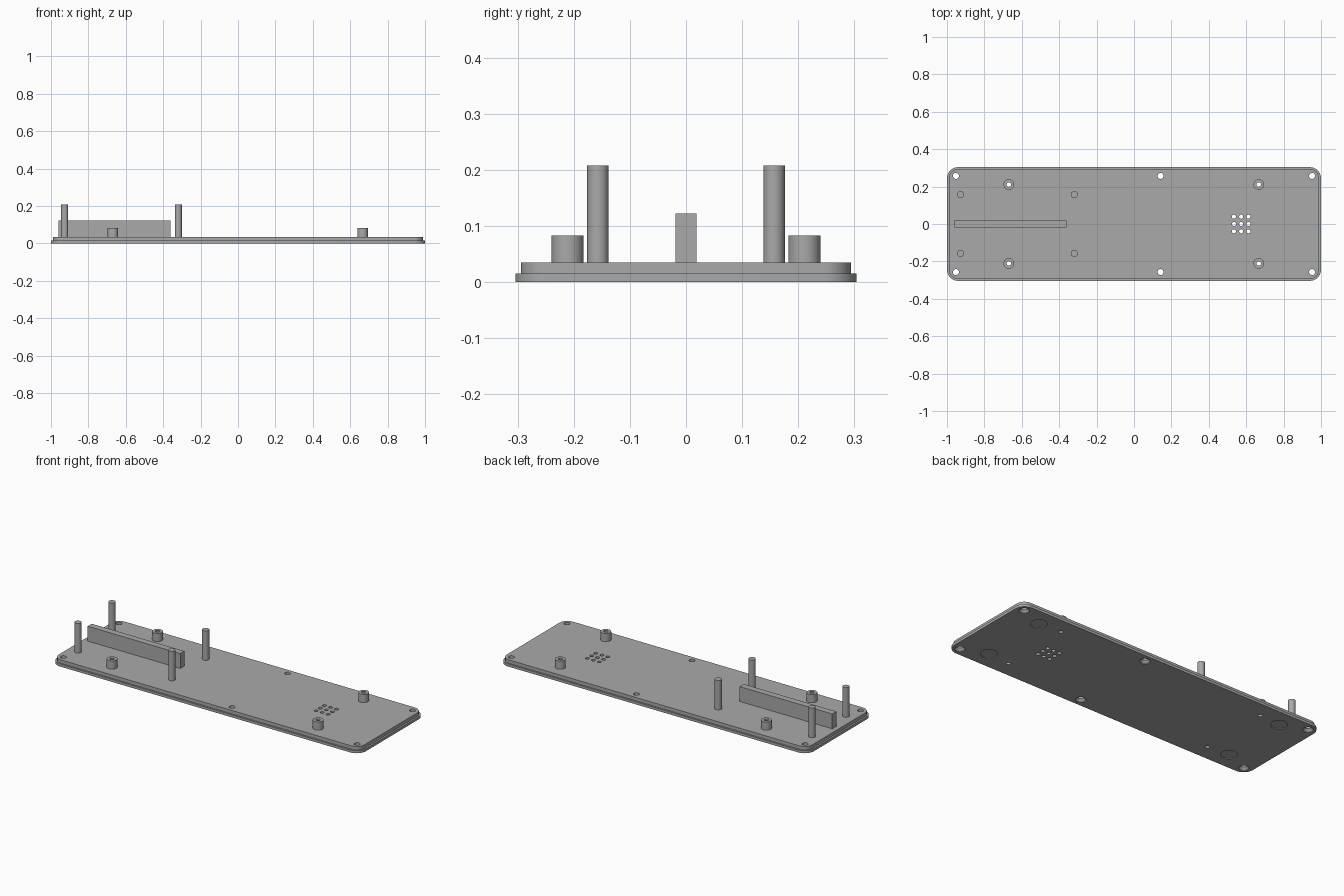
import bpy, bmesh, math

cube = bpy.data.objects.get("Cube")
if cube:
    bpy.data.objects.remove(cube, do_unlink=True)

grey = bpy.data.materials.new("plain grey")
grey.use_nodes = True
colour = (0.4, 0.4, 0.4, 1)
grey.diffuse_color = colour
grey.node_tree.nodes["Principled BSDF"].inputs["Base Color"].default_value = colour

BASE_TOP = 0.035
LIP_TOP = 0.015


def finish(name, bm):
    bmesh.ops.recalc_face_normals(bm, faces=bm.faces)
    mesh = bpy.data.meshes.new(name)
    bm.to_mesh(mesh)
    bm.free()
    mesh.materials.append(grey)
    obj = bpy.data.objects.new(name, mesh)
    bpy.context.collection.objects.link(obj)
    return obj


def stack(bm, loops):
    """Skin a closed solid through matching loops of points."""
    rings = [[bm.verts.new(p) for p in loop] for loop in loops]
    for low, high in zip(rings, rings[1:]):
        for i in range(len(low)):
            j = (i + 1) % len(low)
            bm.faces.new((low[i], low[j], high[j], high[i]))
    bm.faces.new(rings[0][::-1])
    bm.faces.new(rings[-1])


def rounded(hx, hy, r, z, steps=10):
    """Rounded rectangle outline at height z."""
    points = []
    for k, (sx, sy) in enumerate(((1, 1), (-1, 1), (-1, -1), (1, -1))):
        for i in range(steps + 1):
            a = math.pi / 2 * (k + i / steps)
            points.append((sx * (hx - r) + r * math.cos(a),
                           sy * (hy - r) + r * math.sin(a), z))
    return points


def turned(bm, centre, profile, sides=32):
    """Solid of revolution from (radius, height) pairs."""
    x, y = centre
    turn = 2 * math.pi / sides
    stack(bm, [[(x + r * math.cos(i * turn), y + r * math.sin(i * turn), z)
                for i in range(sides)] for r, z in profile])


def mirrored(xs, y):
    return [(x, s * y) for x in xs for s in (-1, 1)]


def cut(obj, cutter):
    mod = obj.modifiers.new("holes", 'BOOLEAN')
    mod.operation = 'DIFFERENCE'
    mod.solver = 'EXACT'
    mod.object = cutter
    bpy.context.view_layer.update()
    graph = bpy.context.evaluated_depsgraph_get()
    mesh = bpy.data.meshes.new_from_object(obj.evaluated_get(graph))
    obj.modifiers.clear()
    obj.data = mesh


# Stepped base plate
bm = bmesh.new()
stack(bm, [rounded(1, 0.304, 0.06, 0), rounded(1, 0.304, 0.06, LIP_TOP),
           rounded(0.99, 0.294, 0.05, LIP_TOP), rounded(0.99, 0.294, 0.05, BASE_TOP)])
base = finish("base_plate", bm)

# Hollow mounting posts
posts = mirrored((-0.669, 0.667), 0.211)
bm = bmesh.new()
for p in posts:
    turned(bm, p, [(0.0285, BASE_TOP), (0.0285, 0.083)])
mounts = finish("mounting_posts", bm)

# Cutter: post bores, countersunk screw holes, vent grid and foot recesses
bm = bmesh.new()
for p in posts:
    turned(bm, p, [(0.012, -0.1), (0.012, 0.2)])
for p in mirrored((-0.952, 0.142, 0.952), 0.257):
    turned(bm, p, [(0.028, -0.1), (0.028, 0.003), (0.016, 0.016), (0.016, 0.2)])
for i in (-1, 0, 1):
    for j in (-1, 0, 1):
        turned(bm, (0.573 + 0.039 * i, 0.039 * j), [(0.011, -0.1), (0.011, 0.2)], 24)
for p in mirrored((-0.805, 0.805), 0.2):
    turned(bm, p, [(0.045, -0.1), (0.045, 0.004)])
cutter = finish("hole_cutter", bm)
cutter.hide_render = True
cut(base, cutter)
cut(mounts, cutter)
bpy.data.objects.remove(cutter, do_unlink=True)

# Tall support pins
bm = bmesh.new()
for p in mirrored((-0.927, -0.319), 0.157):
    turned(bm, p, [(0.019, BASE_TOP), (0.019, 0.208)])
pins = finish("support_pins", bm)

# Upright rib between the pins
bm = bmesh.new()
stack(bm, [[(-0.961, -0.019, z), (-0.361, -0.019, z), (-0.361, 0.019, z), (-0.961, 0.019, z)]
           for z in (BASE_TOP, 0.122)])
finish("centre_rib", bm)

# Smooth the round walls, keep the edges sharp
bpy.ops.object.select_all(action='DESELECT')
for obj in (base, mounts, pins):
    obj.select_set(True)
bpy.context.view_layer.objects.active = base
bpy.ops.object.shade_smooth_by_angle(angle=math.radians(30))
